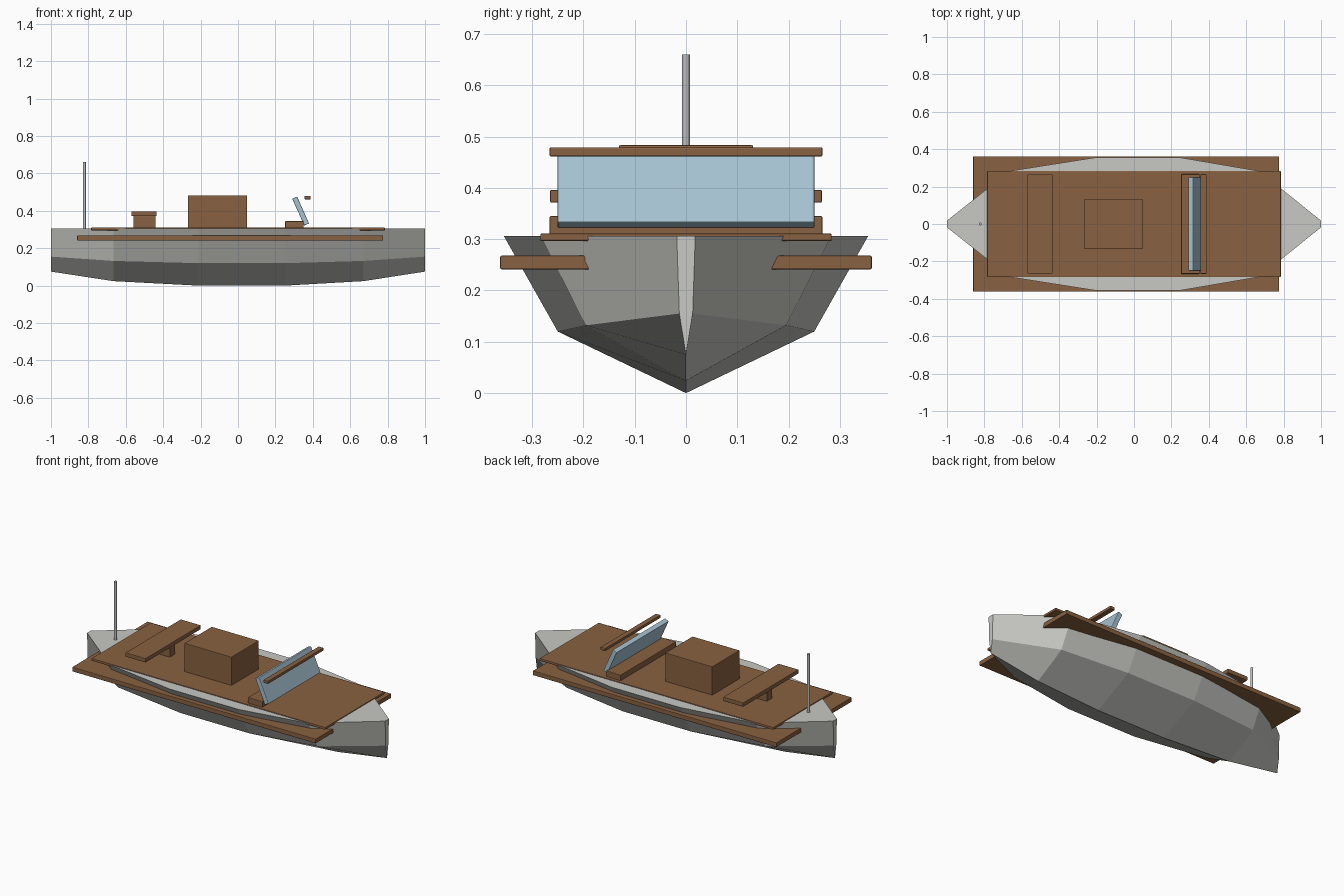
import bpy
import bmesh
import math

cube = bpy.data.objects.get("Cube")
if cube:
    bpy.data.objects.remove(cube, do_unlink=True)


def material(name, rgb):
    mat = bpy.data.materials.new(name)
    mat.use_nodes = True
    mat.diffuse_color = (*rgb, 1)
    mat.node_tree.nodes["Principled BSDF"].inputs["Base Color"].default_value = (*rgb, 1)
    return mat


WOOD = material("brown wood", (0.25, 0.12, 0.053))
HULL = material("pale grey hull", (0.58, 0.585, 0.55))
GLASS = material("blue glass", (0.38, 0.54, 0.64))
METAL = material("grey metal", (0.5, 0.5, 0.5))


def add_object(name, bm, mat):
    bmesh.ops.recalc_face_normals(bm, faces=bm.faces)
    mesh = bpy.data.meshes.new(name)
    bm.to_mesh(mesh)
    bm.free()
    mesh.materials.append(mat)
    obj = bpy.data.objects.new(name, mesh)
    bpy.context.collection.objects.link(obj)
    return obj


def box(name, x, y, z, mat, tilt=0):
    """Softly bevelled box from (min, max) ranges, tilted about y."""
    bm = bmesh.new()
    bmesh.ops.create_cube(bm, size=1)
    for v in bm.verts:
        v.co.x *= x[1] - x[0]
        v.co.y *= y[1] - y[0]
        v.co.z *= z[1] - z[0]
    obj = add_object(name, bm, mat)
    obj.location = [sum(r) / 2 for r in (x, y, z)]
    obj.rotation_euler.y = tilt
    bevel = obj.modifiers.new("soft edges", "BEVEL")
    bevel.width = 0.003
    bevel.segments = 2
    return obj


def span(half):
    return (-half, half)


# Hull: V-shaped sections joined from end to end
# (x, keel height, chine half width, chine height, deck half width)
stations = [
    (-1.0, 0.075, 0.013, 0.155, 0.018),
    (-0.666, 0.024, 0.195, 0.132, 0.283),
    (-0.21, 0.0, 0.25, 0.12, 0.355),
    (0.25, 0.0, 0.25, 0.12, 0.355),
    (0.67, 0.024, 0.195, 0.132, 0.283),
    (1.0, 0.075, 0.013, 0.155, 0.018),
]
DECK_Z = 0.306
bm = bmesh.new()
rings = []
for x, keel, chine_y, chine_z, deck_y in stations:
    section = [(-deck_y, DECK_Z), (-chine_y, chine_z), (0, keel),
               (chine_y, chine_z), (deck_y, DECK_Z)]
    rings.append([bm.verts.new((x, y, z)) for y, z in section])
for a, b in zip(rings, rings[1:]):
    for i in range(len(a)):
        j = (i + 1) % len(a)
        bm.faces.new((a[i], a[j], b[j], b[i]))
bm.faces.new(rings[0])
bm.faces.new(rings[-1])
add_object("hull", bm, HULL)

# Deck and the wide rubbing board that passes through the hull
box("deck", span(0.785), span(0.284), (0.296, 0.311), WOOD)
box("side_board", (-0.86, 0.775), span(0.362), (0.241, 0.268), WOOD)

# Engine box
box("engine_box", (-0.268, 0.048), span(0.131), (0.308, 0.483), WOOD)

# Bench on a narrow central support
box("bench_seat", (-0.57, -0.435), span(0.265), (0.371, 0.396), WOOD)
box("bench_leg", (-0.56, -0.44), span(0.025), (0.308, 0.373), WOOD)

# Windscreen with its base and top rail
box("windscreen_base", (0.252, 0.35), span(0.266), (0.308, 0.345), WOOD)
box("windscreen", (0.321, 0.349), span(0.25), (0.32, 0.477), GLASS, math.radians(-24))
box("windscreen_rail", (0.356, 0.388), span(0.266), (0.461, 0.479), WOOD)

# Flag pole
bm = bmesh.new()
bmesh.ops.create_cone(bm, cap_ends=True, segments=12, radius1=0.008,
                      radius2=0.008, depth=0.36)
pole = add_object("flag_pole", bm, METAL)
pole.location = (-0.822, 0, 0.48)
